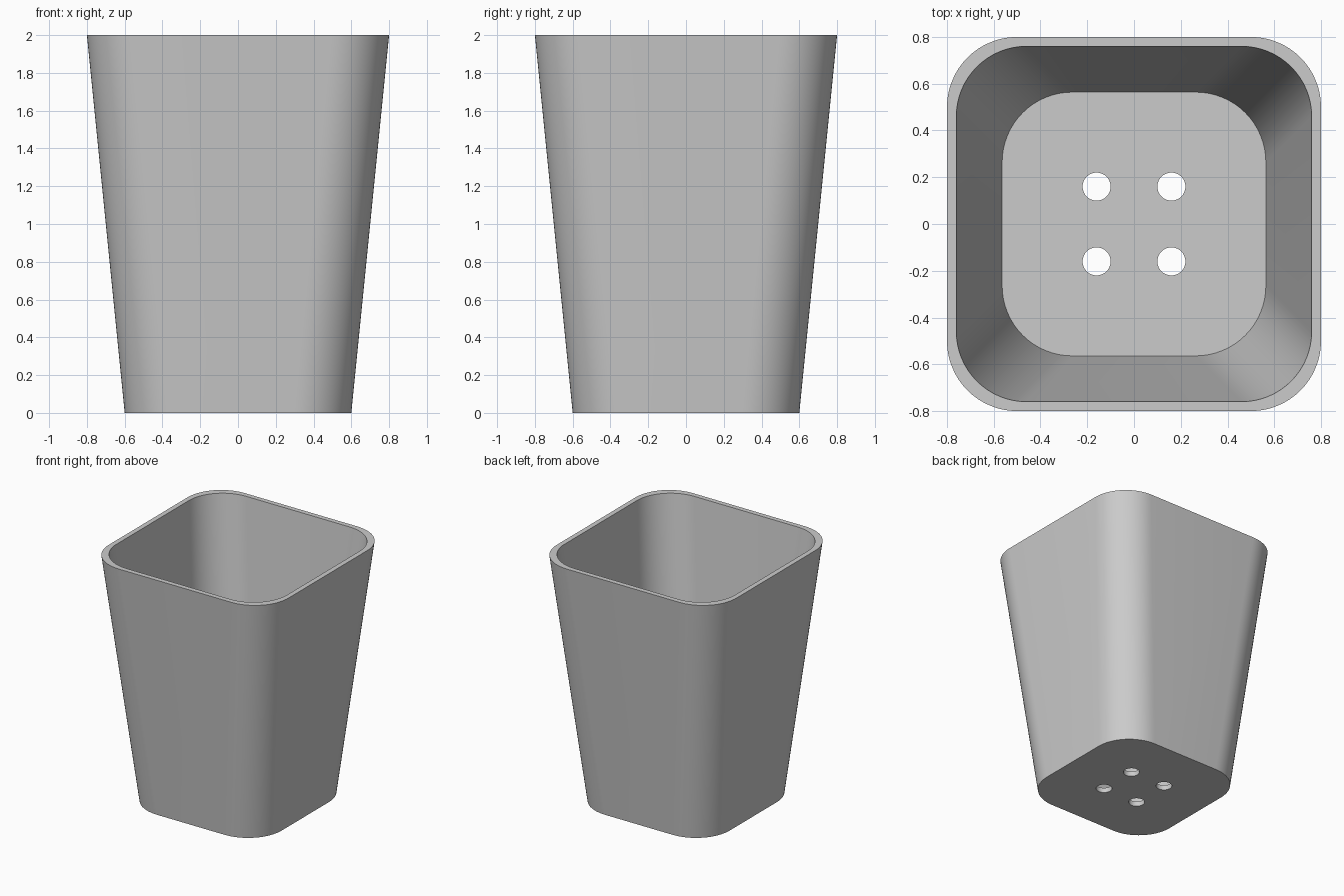
import bpy, bmesh, math

if "Cube" in bpy.data.objects:
    bpy.data.objects.remove(bpy.data.objects["Cube"], do_unlink=True)

HEIGHT, WALL, FLOOR = 2.0, 0.04, 0.04
BOTTOM, TOP = 0.6, 0.8          # outer half widths
CORNER, STEPS = 0.3, 16         # corner radius and segments
HOLE_RADIUS, HOLE_OFFSET, HOLE_SIDES = 0.06, 0.16, 32

bm = bmesh.new()


def loop(points, z):
    """Closed ring of vertices; returns (verts, edges)."""
    verts = [bm.verts.new((x, y, z)) for x, y in points]
    edges = [bm.edges.new((v, verts[i - 1])) for i, v in enumerate(verts)]
    return verts, edges


def rounded_square(half):
    c = half - CORNER
    points = []
    for q, (sx, sy) in enumerate([(1, 1), (-1, 1), (-1, -1), (1, -1)]):
        for i in range(STEPS + 1):
            a = (q + i / STEPS) * math.pi / 2
            points.append((sx * c + CORNER * math.cos(a), sy * c + CORNER * math.sin(a)))
    return points


def circle(cx, cy):
    angles = [math.tau * i / HOLE_SIDES for i in range(HOLE_SIDES)]
    return [(cx + HOLE_RADIUS * math.cos(a), cy + HOLE_RADIUS * math.sin(a)) for a in angles]


def skin(a, b):
    """Quads between two rings of equal length."""
    for i in range(len(a[0])):
        bm.faces.new((a[0][i - 1], a[0][i], b[0][i], b[0][i - 1]))


# Tapered outer wall, flat rim, inner wall
inner_floor = BOTTOM - WALL + (TOP - BOTTOM) * FLOOR / HEIGHT
rings = [loop(rounded_square(h), z) for h, z in (
    (BOTTOM, 0), (TOP, HEIGHT), (TOP - WALL, HEIGHT), (inner_floor, FLOOR))]
for a, b in zip(rings, rings[1:]):
    skin(a, b)

# Four drainage holes through the floor
under, upper = list(rings[0][1]), list(rings[-1][1])
for sx in (-1, 1):
    for sy in (-1, 1):
        outline = circle(sx * HOLE_OFFSET, sy * HOLE_OFFSET)
        low, high = loop(outline, 0), loop(outline, FLOOR)
        skin(low, high)
        under += low[1]
        upper += high[1]

# Underside and inside floor, filled around the holes
for edges in (under, upper):
    bmesh.ops.triangle_fill(bm, edges=edges, use_beauty=True, normal=(0, 0, 1))

# Smooth shading with sharp rims
bmesh.ops.recalc_face_normals(bm, faces=bm.faces[:])
for f in bm.faces:
    f.smooth = True
for e in bm.edges:
    e.smooth = e.calc_face_angle(0) < math.radians(30)

mesh = bpy.data.meshes.new("tapered_pot")
bm.to_mesh(mesh)
bm.free()
pot = bpy.data.objects.new("tapered_pot", mesh)
bpy.context.collection.objects.link(pot)

# Plain light grey
grey = bpy.data.materials.new("light_grey")
grey.use_nodes = True
colour = (0.6, 0.6, 0.6, 1)
grey.diffuse_color = colour
grey.node_tree.nodes["Principled BSDF"].inputs["Base Color"].default_value = colour
mesh.materials.append(grey)
